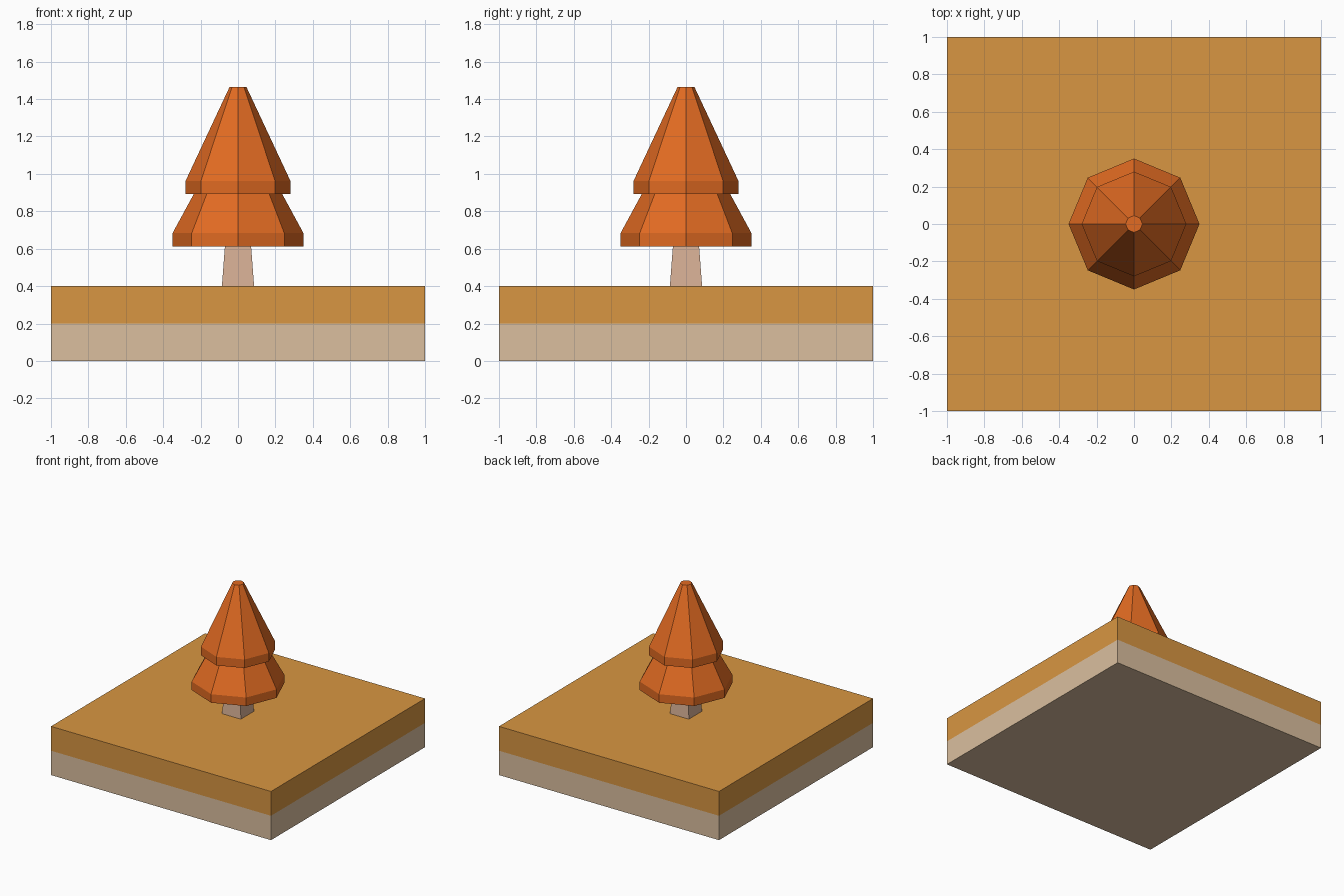
import bpy, bmesh, math

if "Cube" in bpy.data.objects:
    bpy.data.objects.remove(bpy.data.objects["Cube"])


def material(name, rgb):
    m = bpy.data.materials.new(name)
    m.diffuse_color = (*rgb, 1)
    m.use_nodes = True
    m.node_tree.nodes["Principled BSDF"].inputs["Base Color"].default_value = m.diffuse_color
    return m


def stack(name, sides, profile, mats, turn=0.0, cap_top=True, cap_bottom=True, pick=None):
    """Skin a stack of n-sided rings; profile holds (corner radius, z)."""
    bm = bmesh.new()
    rings = []
    for r, z in profile:
        rings.append([bm.verts.new((r * math.cos(turn + math.tau * i / sides),
                                    r * math.sin(turn + math.tau * i / sides), z))
                      for i in range(sides)])
    for k, (a, b) in enumerate(zip(rings, rings[1:])):
        for i in range(sides):
            j = (i + 1) % sides
            f = bm.faces.new((a[i], a[j], b[j], b[i]))
            f.material_index = pick[k] if pick else 0
    if cap_bottom:
        bm.faces.new(rings[0][::-1])
    if cap_top:
        bm.faces.new(rings[-1]).material_index = pick[-1] if pick else 0
    mesh = bpy.data.meshes.new(name)
    bm.to_mesh(mesh)
    bm.free()
    for m in mats:
        mesh.materials.append(m)
    obj = bpy.data.objects.new(name, mesh)
    bpy.context.collection.objects.link(obj)
    return obj


soil = material("soil", (0.708, 0.521, 0.347))
turf = material("autumn_grass", (0.687, 0.305, 0.054))
bark = material("bark", (0.687, 0.434, 0.305))
leaves = material("autumn_leaves", (0.76, 0.147, 0.016))

S = math.sqrt(2)  # half width to corner radius of a square

# Square ground tile: soil band below, grass band above
stack("ground_tile", 4, [(S, 0), (S, 0.2), (S, 0.4)], [soil, turf],
      turn=math.pi / 4, pick=[0, 1])

# Tapered square trunk, ends buried in tile and foliage
stack("trunk", 4, [(0.086 * S, 0.4), (0.07 * S, 0.613)], [bark],
      turn=math.pi / 4, cap_top=False, cap_bottom=False)

# Two-tier octagonal foliage
stack("foliage", 8, [(0.35, 0.613), (0.35, 0.683), (0.236, 0.893),
                     (0.28, 0.893), (0.28, 0.963), (0.045, 1.465)], [leaves])
